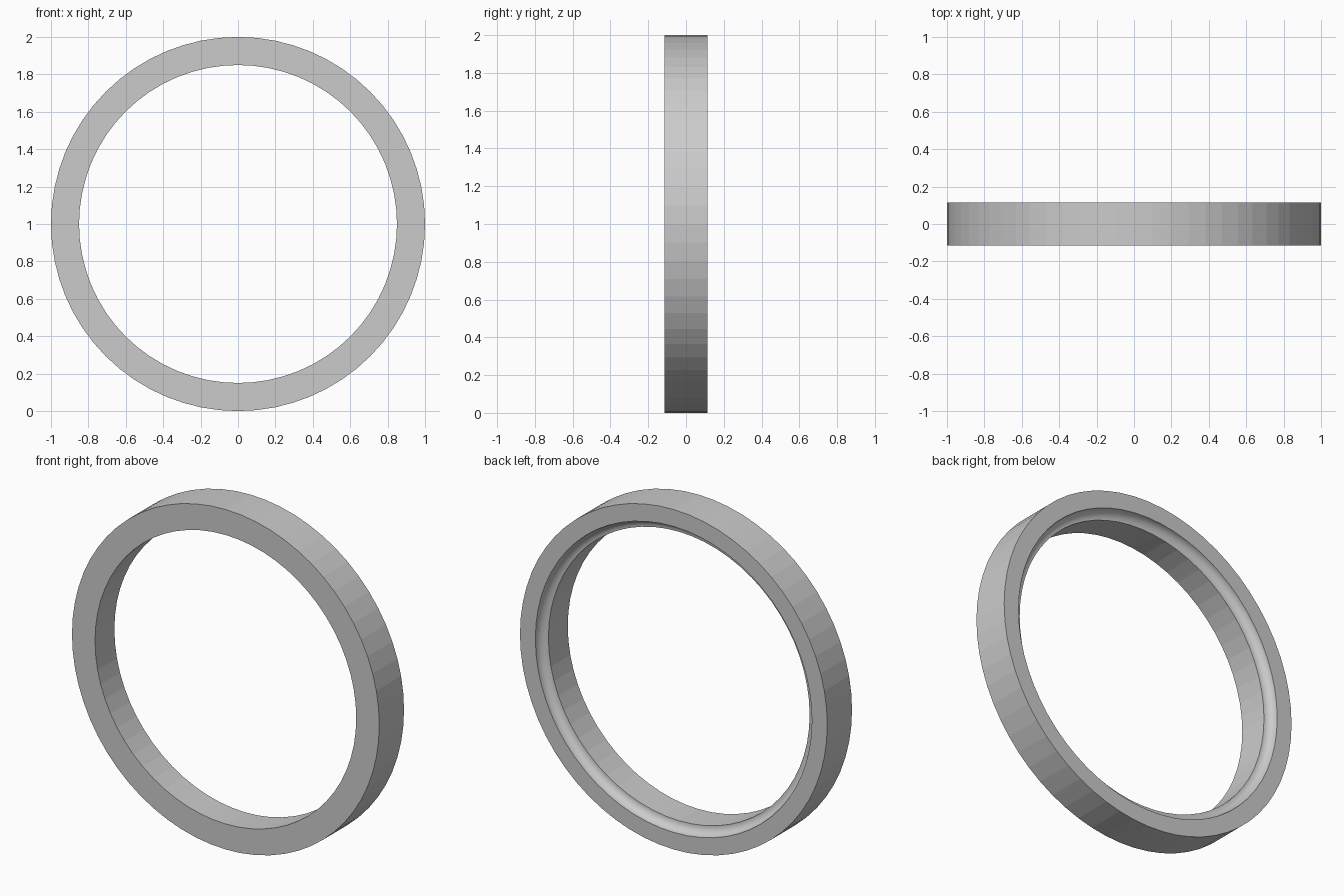
import bpy, bmesh
from math import sin, cos, pi

if "Cube" in bpy.data.objects:
    bpy.data.objects.remove(bpy.data.objects["Cube"])

SEGMENTS = 64
OUTER, BORE, HALF = 1.0, 0.85, 0.115
COVE, COVE_STEPS = 0.05, 10

# Cross-section (radius, y): outer wall, front face, bore, then concave cove at the back
profile = [(OUTER, HALF), (OUTER, -HALF), (BORE, -HALF)]
for i in range(COVE_STEPS + 1):
    a = pi / 2 * i / COVE_STEPS
    profile.append((BORE + COVE * sin(a), HALF - COVE * cos(a)))

# Revolve the closed section around the y axis
bm = bmesh.new()
rings = []
for s in range(SEGMENTS):
    t = 2 * pi * s / SEGMENTS
    rings.append([bm.verts.new((r * cos(t), y, 1 + r * sin(t))) for r, y in profile])
n = len(profile)
for s in range(SEGMENTS):
    a, b = rings[s], rings[(s + 1) % SEGMENTS]
    for i in range(n):
        j = (i + 1) % n
        face = bm.faces.new((a[i], a[j], b[j], b[i]))
        face.smooth = 3 <= i < n - 1  # only the cove is smooth
bmesh.ops.recalc_face_normals(bm, faces=bm.faces)

# Keep the cove's two rims crisp
for e in bm.edges:
    if len({f.smooth for f in e.link_faces}) == 2:
        e.smooth = False

mesh = bpy.data.meshes.new("grooved_ring")
bm.to_mesh(mesh)
bm.free()
ring = bpy.data.objects.new("grooved_ring", mesh)
bpy.context.collection.objects.link(ring)
